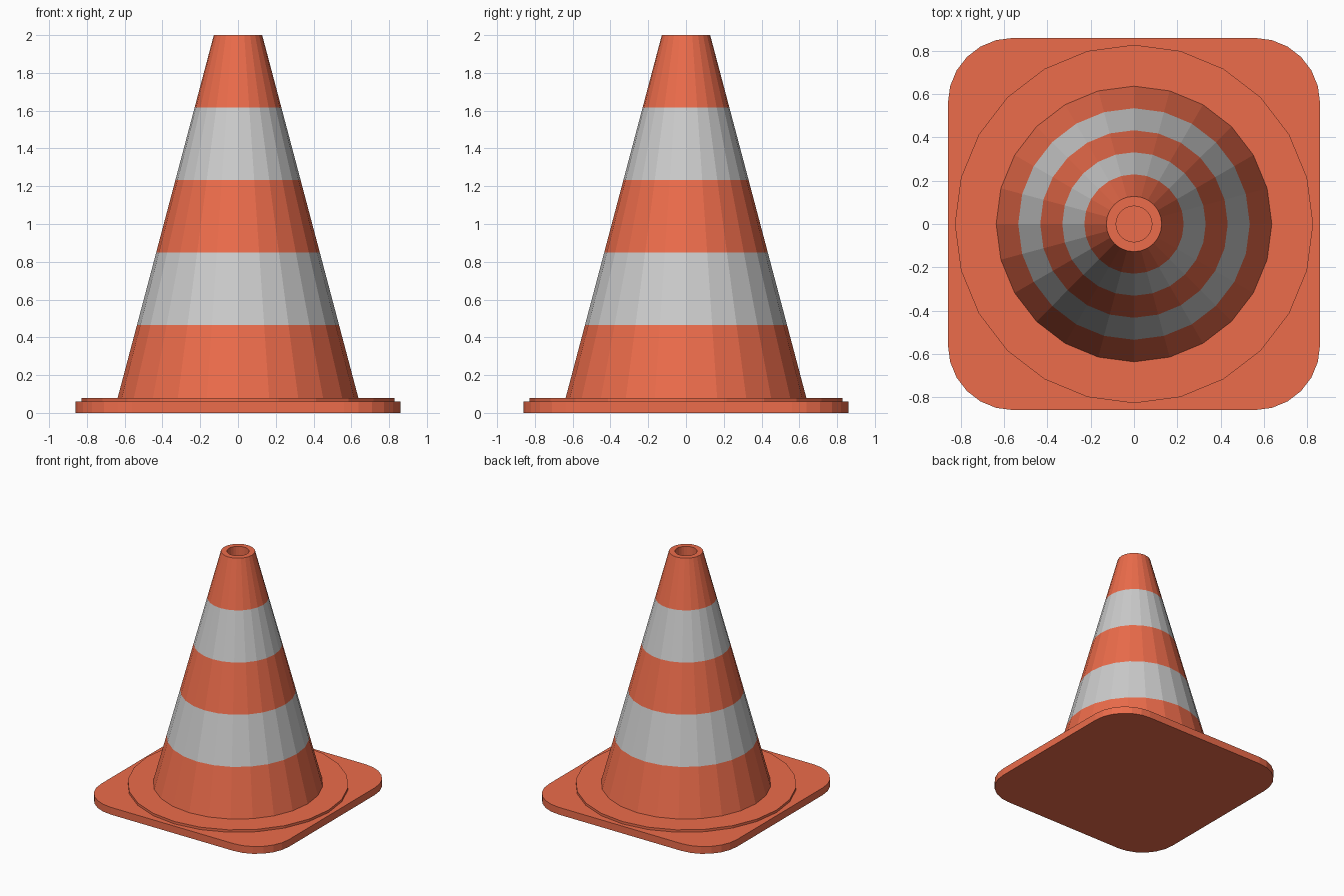
import bpy, bmesh
from math import sin, cos, pi

if "Cube" in bpy.data.objects:
    bpy.data.objects.remove(bpy.data.objects["Cube"])

SIDES = 24


def material(name, rgb):
    m = bpy.data.materials.new(name)
    m.diffuse_color = (*rgb, 1)
    m.use_nodes = True
    m.node_tree.nodes["Principled BSDF"].inputs["Base Color"].default_value = m.diffuse_color
    return m


orange = material("orange", (0.84, 0.15, 0.07))
light_grey = material("light_grey", (0.8, 0.8, 0.8))


def finish(bm, name, mats):
    bmesh.ops.recalc_face_normals(bm, faces=bm.faces)
    me = bpy.data.meshes.new(name)
    bm.to_mesh(me)
    bm.free()
    for m in mats:
        me.materials.append(m)
    ob = bpy.data.objects.new(name, me)
    bpy.context.collection.objects.link(ob)
    return ob


def lathe(name, profile, mats, striped=()):
    """Revolve (radius, z) points; profile segments in striped use slot 1."""
    bm = bmesh.new()
    rings = [[bm.verts.new((r * cos(2 * pi * i / SIDES), r * sin(2 * pi * i / SIDES), z))
              for i in range(SIDES)] for r, z in profile]
    for k, (a, b) in enumerate(zip(rings, rings[1:])):
        for i in range(SIDES):
            j = (i + 1) % SIDES
            f = bm.faces.new((a[i], a[j], b[j], b[i]))
            f.material_index = int(k in striped)
    bm.faces.new(rings[0])
    bm.faces.new(rings[-1])
    return finish(bm, name, mats)


# Rounded square base plate
half, radius, steps, height = 0.86, 0.3, 6, 0.06
bm = bmesh.new()
outline = []
for q, (sx, sy) in enumerate([(1, 1), (-1, 1), (-1, -1), (1, -1)]):
    for s in range(steps + 1):
        a = (q + s / steps) * pi / 2
        outline.append(bm.verts.new((sx * (half - radius) + radius * cos(a),
                                     sy * (half - radius) + radius * sin(a), 0)))
face = bm.faces.new(outline)
ext = bmesh.ops.extrude_face_region(bm, geom=[face], use_keep_orig=True)
bmesh.ops.translate(bm, vec=(0, 0, height),
                    verts=[v for v in ext["geom"] if isinstance(v, bmesh.types.BMVert)])
finish(bm, "base_plate", [orange])

# Cone body: collar, five equal bands, open rim and recess
bottom_r, top_r, z0, z1 = 0.637, 0.128, 0.08, 2.0
profile = [(0.828, height), (0.828, z0)]
profile += [(bottom_r + (top_r - bottom_r) * t / 5, z0 + (z1 - z0) * t / 5) for t in range(6)]
profile += [(0.083, z1), (0.083, 1.85)]
lathe("striped_cone", profile, [orange, light_grey], striped=(3, 5))
